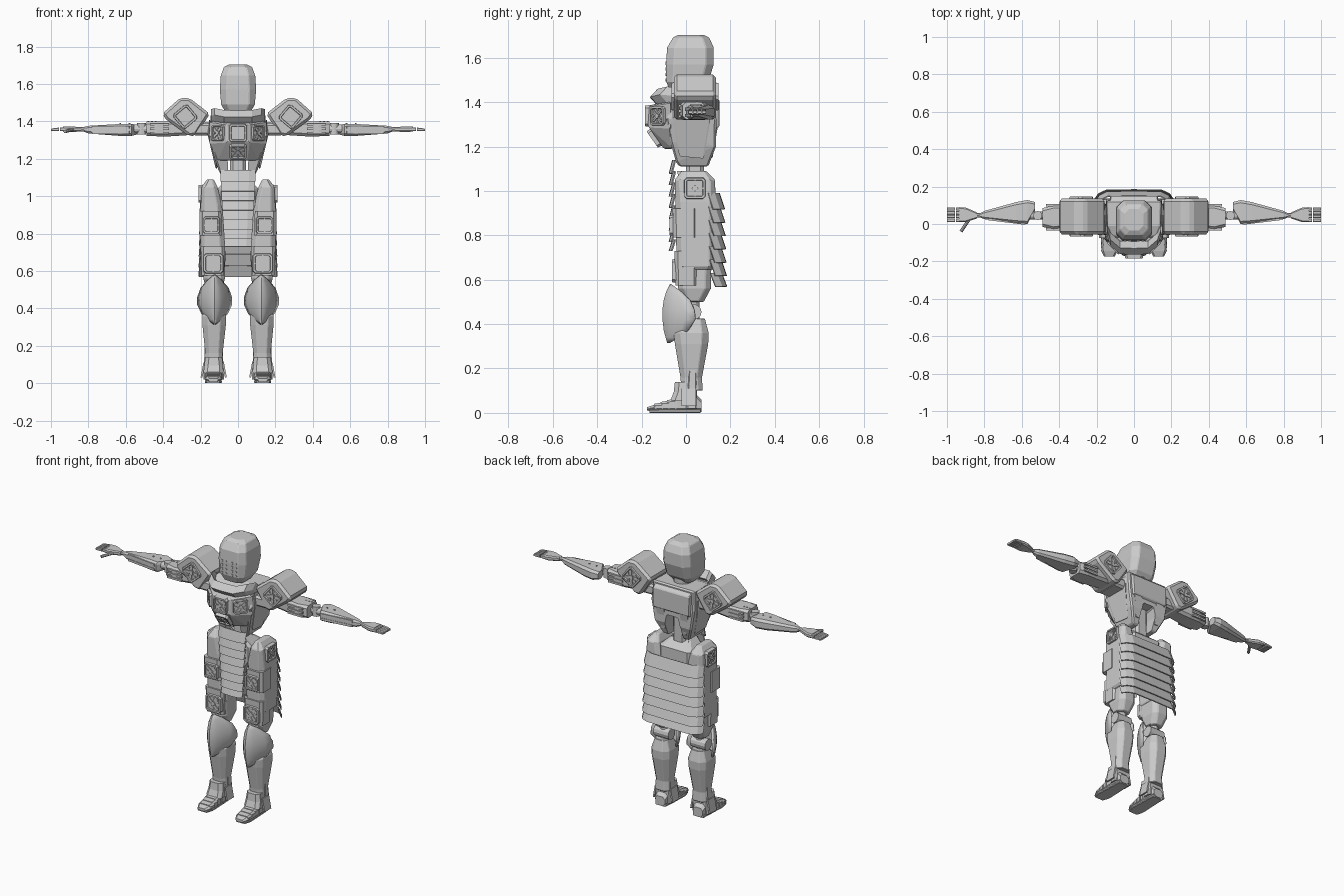
import bpy, bmesh
from math import radians, pi
from mathutils import Matrix, Vector, Euler

if "Cube" in bpy.data.objects:
    bpy.data.objects.remove(bpy.data.objects["Cube"])


def finish(name, bm, mirror=False, bevel=0.0, solid=0.0):
    bmesh.ops.recalc_face_normals(bm, faces=bm.faces)
    me = bpy.data.meshes.new(name)
    bm.to_mesh(me)
    bm.free()
    ob = bpy.data.objects.new(name, me)
    bpy.context.collection.objects.link(ob)
    if solid:
        m = ob.modifiers.new("thickness", 'SOLIDIFY')
        m.thickness, m.offset = solid, -1
    if bevel:
        m = ob.modifiers.new("bevel", 'BEVEL')
        m.width, m.segments, m.limit_method, m.angle_limit = bevel, 1, 'ANGLE', radians(35)
    if mirror:
        m = ob.modifiers.new("mirror", 'MIRROR')
        m.use_mirror_merge = False
    return ob


def loft(name, rings, axis='z', mirror=True, bevel=0.0):
    """Chamfered rectangles (t, u0, u1, v0, v1, chamfer) joined along an axis."""
    bm = bmesh.new()
    loops = []
    for t, a, b, c, d, k in rings:
        uv = [(a + k, c), (b - k, c), (b, c + k), (b, d - k), (b - k, d), (a + k, d), (a, d - k), (a, c + k)]
        put = {'z': lambda u, v: (u, v, t), 'x': lambda u, v: (t, u, v), 'y': lambda u, v: (u, t, v)}[axis]
        loops.append([bm.verts.new(put(u, v)) for u, v in uv])
    for p, q in zip(loops, loops[1:]):
        for i in range(8):
            bm.faces.new((p[i], p[(i + 1) % 8], q[(i + 1) % 8], q[i]))
    bm.faces.new(loops[0])
    bm.faces.new(loops[-1])
    return finish(name, bm, mirror, bevel)


def hull(name, pts, mirror=False, bevel=0.0, both=False):
    bm = bmesh.new()
    pts = pts + [(-x, y, z) for x, y, z in pts] if both else pts
    vs = [bm.verts.new(p) for p in pts]
    r = bmesh.ops.convex_hull(bm, input=vs)
    loose = [v for v in bm.verts if not v.link_faces]
    bmesh.ops.delete(bm, geom=loose, context='VERTS')
    bmesh.ops.dissolve_limit(bm, angle_limit=radians(3), verts=bm.verts, edges=bm.edges)
    return finish(name, bm, mirror, bevel)


def add_box(bm, M, loc, size, rot=0.0):
    bmesh.ops.create_cube(bm, size=1, matrix=M @ Matrix.Translation(loc) @ Matrix.Rotation(rot, 4, 'Y')
                          @ Matrix.Diagonal((*size, 1)))


def rods(name, items, mirror=True, seg=12):
    """Cylinders given as (start, end, radius)."""
    bm = bmesh.new()
    for a, b, r in items:
        a, b = Vector(a), Vector(b)
        R = (b - a).to_track_quat('Z', 'Y').to_matrix().to_4x4()
        bmesh.ops.create_cone(bm, cap_ends=True, segments=seg, radius1=r, radius2=r, depth=(b - a).length,
                              matrix=Matrix.Translation((a + b) / 2) @ R)
    return finish(name, bm, mirror)


def panel(name, loc, rot, s=0.1, mirror=True):
    """Square framed panel with recessed field, crossed bars and corner studs, facing local -y."""
    bm = bmesh.new()
    M = Matrix.Translation(loc) @ Euler([radians(a) for a in rot]).to_matrix().to_4x4()
    h, k = s / 2, s * 0.12
    out = [(-h + k, -h), (h - k, -h), (h, -h + k), (h, h - k), (h - k, h), (-h + k, h), (-h, h - k), (-h, -h + k)]
    back = [bm.verts.new(M @ Vector((x, 0.02, z))) for x, z in out]
    front = [bm.verts.new(M @ Vector((x * .93, -0.012, z * .93))) for x, z in out]
    for i in range(8):
        bm.faces.new((back[i], back[(i + 1) % 8], front[(i + 1) % 8], front[i]))
    bm.faces.new(back)
    f = bm.faces.new(front)
    bmesh.ops.recalc_face_normals(bm, faces=bm.faces)
    bmesh.ops.inset_region(bm, faces=[f], thickness=s * .1)
    bmesh.ops.inset_region(bm, faces=[f], thickness=s * .02, depth=-0.009)
    for a in (pi / 4, -pi / 4):
        add_box(bm, M, (0, -0.004, 0), (s * .8, 0.008, s * .09), a)
    add_box(bm, M, (0, -0.005, 0), (s * .22, 0.012, s * .22), pi / 4)
    for x, z in ((1, 0), (-1, 0), (0, 1), (0, -1)):
        add_box(bm, M, (x * s * .3, -0.004, z * s * .3), (s * .12, 0.008, s * .12), pi / 4)
    return finish(name, bm, mirror)


def skirt(name, path, z0, z1, n, flare, drift, taper):
    """Overlapping rows of plates that lean outward toward the bottom."""
    bm = bmesh.new()
    step = (z1 - z0) / n
    for i in range(n):
        rows = []
        for f, out in ((0, 0), (1.2 if i < n - 1 else 1, flare)):
            t = (i + f) / n
            rows.append([bm.verts.new((x * (1 + taper * t) * (1 + abs(out)), y + drift * t + out, z0 + step * (i + f)))
                         for x, y in path])
        for j in range(len(path) - 1):
            bm.faces.new((rows[0][j], rows[0][j + 1], rows[1][j + 1], rows[1][j]))
    return finish(name, bm, solid=0.006)


# Head: helmet, face vents, neck
loft("helmet", [(1.445, -.065, .065, -.07, .06, .025), (1.49, -.09, .09, -.088, .10, .03),
                (1.57, -.097, .097, -.09, .125, .035), (1.645, -.092, .092, -.085, .125, .035),
                (1.69, -.075, .075, -.06, .105, .03), (1.703, -.05, .05, -.035, .08, .025)], mirror=False, bevel=.004)
rods("face_vents", [((x, -.07, z), (x, -.0925, z), .007) for x in (.022, .048) for z in (1.5, 1.525, 1.55, 1.575)], seg=8)
rods("neck", [((0, .03, 1.38), (0, .03, 1.47), .055)], mirror=False)

# Chest shell, with a notch at the bottom for the open waist
chest = hull("chest_shell", [(.12, -.07, 1.42), (.14, -.01, 1.44), (.145, .125, 1.44), (.155, -.09, 1.32),
                             (.15, .137, 1.32), (.13, -.07, 1.22), (.13, .135, 1.2), (.1, -.045, 1.13),
                             (.09, -.03, 1.11), (.09, .10, 1.11)], both=True, bevel=.008)
cut = hull("waist_cutter", [(.05, -.3, 1.0), (.05, .3, 1.0), (.055, -.3, 1.19), (.055, .3, 1.19),
                            (.035, .3, 1.27), (.03, -.3, 1.21)], both=True)
cut.hide_render = True
cut.hide_viewport = True
m = chest.modifiers.new("notch", 'BOOLEAN')
m.object, m.operation, m.solver = cut, 'DIFFERENCE', 'EXACT'
hull("breastplate", [(.06, -.165, 1.385), (.06, -.172, 1.29), (.155, -.07, 1.40), (.155, -.07, 1.28),
                     (.05, -.1, 1.19), (.11, -.06, 1.19), (.05, -.06, 1.41)], both=True, bevel=.006)
hull("flank_plate", [(.15, -.06, 1.41), (.163, -.06, 1.33), (.155, .11, 1.41), (.16, .11, 1.32), (.115, .08, 1.14),
                     (.12, -.03, 1.15), (.08, 0, 1.3)], mirror=True, bevel=.006)
panel("chest_centre_panel", (0, -.172, 1.338), (0, 0, 0), .1, False)
panel("chest_lower_panel", (0, -.142, 1.238), (35, 0, 0), .095, False)
panel("chest_side_panel", (.105, -.125, 1.338), (0, 0, 45), .09)
hull("back_plate", [(.125, .15, 1.41), (.13, .12, 1.43), (.12, .15, 1.29), (.055, .15, 1.29), (.05, .15, 1.41),
                    (.135, .12, 1.27)], both=True, bevel=.004)
hull("back_strut", [(.055, .145, 1.3), (.115, .145, 1.3), (.085, .12, 1.15), (.06, .12, 1.15), (.06, .09, 1.3),
                    (.11, .09, 1.3), (.085, .08, 1.14), (.06, .08, 1.14)], mirror=True)

# Raised collar bar wrapping the front
section = [(-.033, .004), (.0, .04), (.037, .0), (0, -.033)]
path = [(.145, -.03, 1.425), (.125, -.085, 1.43), (.075, -.128, 1.42), (0, -.13, 1.418)]
for i in range(3):
    hull(f"collar_bar_{i + 1}", [(p[0], p[1] + a, p[2] + b) for p in path[i:i + 2] for a, b in section], mirror=True)

# Waist spine and pelvis
loft("waist_spine", [(1.0, -.045, .045, .0, .08, .015), (1.3, -.04, .04, .0, .08, .015)], mirror=False)
loft("pelvis", [(.86, -.05, .05, -.02, .1, .02), (.95, -.11, .11, -.03, .12, .02), (1.04, -.11, .11, -.03, .12, .02),
                (1.09, -.06, .06, -.04, .06, .02)], mirror=False)
rods("pelvis_strut", [((.05, .05, 1.08), (.1, .1, .98), .015)], seg=8)

# Plated skirts front and back
skirt("front_skirt", [(-.095, -.05), (-.06, -.06), (0, -.062), (.06, -.06), (.095, -.05)],
      1.14, .73, 8, -.016, 0, -.25)
skirt("back_skirt", [(-.2, .10), (-.18, .13), (-.14, .15), (0, .152), (.14, .15), (.18, .13), (.2, .10)],
      .99, .57, 7, .022, .012, .04)

# Shoulder armour
bm = bmesh.new()
prof = [(.15, 1.44), (.26, 1.525), (.31, 1.525), (.405, 1.44), (.385, 1.41), (.26, 1.32), (.225, 1.325)]
f = bm.faces.new([bm.verts.new((x, -.055, z)) for x, z in prof])
r = bmesh.ops.extrude_face_region(bm, geom=[f])
bmesh.ops.translate(bm, verts=[v for v in r['geom'] if isinstance(v, bmesh.types.BMVert)], vec=(0, .19, 0))
finish("shoulder_guard", bm, True, .014)
panel("shoulder_front_panel", (.282, -.054, 1.425), (0, 40, 0), .105)
panel("shoulder_back_panel", (.282, .134, 1.425), (0, 40, 180), .105)

# Arms
loft("upper_arm", [(.13, 0, .09, 1.335, 1.395, .015), (.36, -.02, .1, 1.32, 1.4, .015),
                   (.43, -.03, .1, 1.32, 1.4, .015), (.49, -.015, .085, 1.322, 1.4, .015)], 'x')
bm = bmesh.new()
for z in (1.337, 1.36, 1.383):
    for y in (-.028, .1):
        add_box(bm, Matrix(), (.42, y, z), (.1, .012, .012))
finish("upper_arm_ribs", bm, True)
loft("armpit_block", [(.15, -.05, .1, 1.325, 1.39, .012), (.23, -.05, .1, 1.325, 1.39, .012)], 'x')
rods("elbow_joint", [((.46, .045, 1.36), (.57, .045, 1.36), .022), ((.515, .045, 1.33), (.515, .045, 1.39), .024)])
loft("forearm", [(.53, .07, .118, 1.332, 1.38, .012), (.57, .0, .128, 1.322, 1.386, .014),
                 (.63, .004, .117, 1.322, 1.386, .014), (.80, .026, .07, 1.335, 1.376, .01),
                 (.825, .036, .056, 1.345, 1.37, .006)], 'x')
bm = bmesh.new()
for z in (1.34, 1.368):
    add_box(bm, Matrix.Translation((.68, .015, z)) @ Matrix.Rotation(radians(7), 4, 'Z'), (0, 0, 0), (.2, .014, .014))
finish("forearm_rails", bm, True)
rods("arm_rivets", [((x, y, 1.38), (x, y, 1.403 if x < .5 else 1.39), .005)
                    for x, y in ((.44, .05), (.46, .05), (.48, .05), (.58, .06), (.63, .06))], seg=6)
rods("wrist", [((.80, .046, 1.358), (.86, .046, 1.358), .012)], seg=8)
loft("palm", [(.84, .03, .062, 1.345, 1.37, .006), (.9, .01, .088, 1.343, 1.372, .007),
              (.935, .01, .09, 1.345, 1.371, .007)], 'x')
for i in range(4):
    y = .011 + i * .02
    for j, x in enumerate((.93, .957, .978)):
        loft(f"finger_{i + 1}_{j + 1}", [(x, y, y + .0185, 1.347, 1.369 - j * .002, .003),
                                         (x + .0215, y, y + .0185, 1.348, 1.366 - j * .003, .003)], 'x')
rods("thumb", [((-.885, .02, 1.355), (-.925, -.04, 1.345), .009)], False, 8)

# Legs: hip and thigh armour with panels
loft("thigh_armour", [(1.09, .13, .165, -.02, .09, .01), (1.05, .11, .195, -.05, .13, .02),
                      (.95, .085, .2, -.048, .135, .025), (.66, .065, .2, -.042, .13, .025),
                      (.645, .07, .19, -.035, .12, .025)], bevel=.004)
loft("lower_thigh", [(.7, .07, .185, -.04, .115, .025), (.56, .07, .185, -.035, .112, .025),
                     (.5, .085, .17, -.01, .08, .025)], bevel=.004)
panel("hip_side_panel", (.198, .04, 1.012), (0, 0, 90), .1)
loft("thigh_band", [(.79, .085, .205, -.058, .05, .015), (.92, .09, .205, -.06, .05, .015)])
panel("thigh_panel", (.142, -.062, .845), (0, 0, 0), .095)
loft("knee_band", [(.575, .075, .195, -.048, .05, .015), (.73, .07, .2, -.052, .05, .015)])
panel("lower_thigh_panel", (.132, -.052, .64), (0, 0, 0), .11)
rods("knee_joint", [((.075, .035, .455), (.18, .035, .455), .035), ((.125, .03, .4), (.125, .03, .53), .03)])

# Curved pointed knee guard
bm = bmesh.new()
grid = []
for z, w, y in ((.58, .004, -.072), (.55, .04, -.088), (.51, .075, -.1), (.46, .093, -.107), (.42, .094, -.106),
                (.37, .07, -.1), (.34, .04, -.092), (.315, .008, -.085)):
    grid.append([bm.verts.new((.125 + w * u, y + 1.55 * w * abs(u) ** 1.7, z)) for u in [k / 5 for k in range(-5, 6)]])
for p, q in zip(grid, grid[1:]):
    for i in range(10):
        bm.faces.new((p[i], q[i], q[i + 1], p[i + 1])).smooth = True
for e in bm.edges:
    if all(abs(v.co.x - .125) < 1e-5 for v in e.verts):
        e.smooth = False
finish("knee_guard", bm, True, solid=.01)

# Shin, ankle and segmented foot
loft("shin", [(.425, .085, .17, .0, .085, .02), (.36, .065, .19, -.055, .102, .03), (.31, .065, .19, -.05, .10, .03),
              (.16, .082, .175, -.025, .072, .022), (.10, .08, .178, -.02, .075, .02)], bevel=.003)
loft("ankle_strut", [(.02, .075, .185, .0, .05, .008), (.2, .082, .178, .01, .05, .008)])
loft("ankle_guard", [(.055, .078, .185, -.07, .03, .02), (.095, .08, .18, -.055, .04, .02),
                     (.14, .085, .175, -.05, .02, .02)])
for i, s in enumerate((-1, 1)):
    hull(f"ankle_fin_{i + 1}", [(.13 + s * x, y, z) for x, z in ((.045, .11), (.055, .11), (.07, .03), (.06, .03))
                                for y in (-.02, .045)], mirror=True)
for i in range(5):
    y, t = -.175 + i * .03, .032 + i * .0085
    n = .012 if i == 0 else 0
    loft(f"foot_plate_{i + 1}", [(y, .092 + n, .172 - n, .01, t - n / 2, .008),
                                 (y + .036, .084, .178, .008, t + .006, .012)], 'y')
loft("sole", [(-.165, .1, .165, 0, .014, .004), (-.12, .086, .177, 0, .016, .004), (0, .09, .172, 0, .016, .004),
              (.065, .095, .168, 0, .016, .004)], 'y')
loft("heel", [(-.04, .084, .178, .005, .07, .015), (.03, .088, .175, .005, .1, .015), (.07, .098, .165, .005, .06, .015)], 'y')
